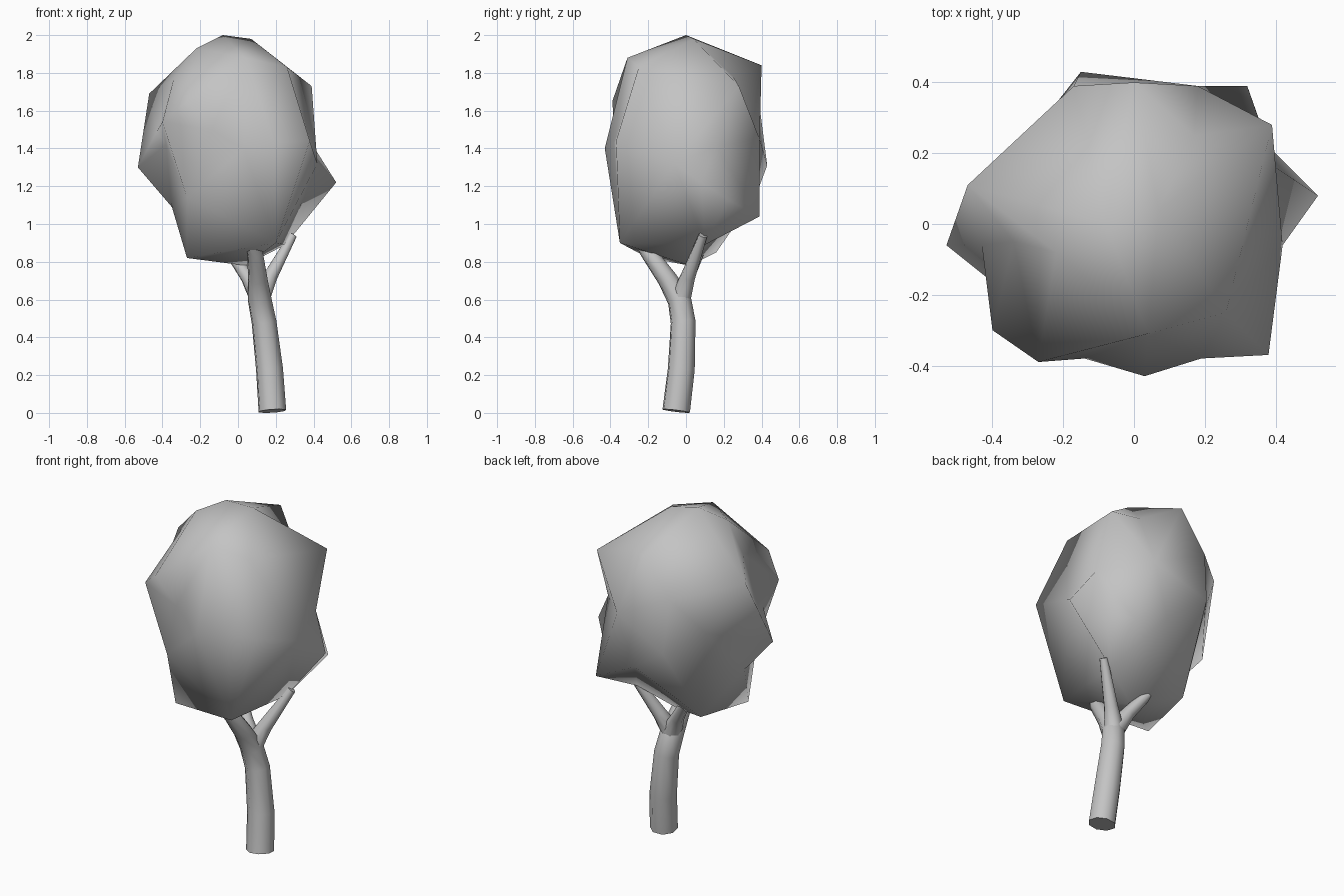
import bpy
import bmesh
from mathutils import Vector

default_cube = bpy.data.objects.get("Cube")
if default_cube:
    bpy.data.objects.remove(default_cube, do_unlink=True)


def make_material(name, colour):
    material = bpy.data.materials.new(name)
    material.use_nodes = True
    material.diffuse_color = colour
    shader = material.node_tree.nodes["Principled BSDF"]
    shader.inputs["Base Color"].default_value = colour
    shader.inputs["Roughness"].default_value = 0.8
    return material


grey = make_material("plain grey", (0.55, 0.55, 0.55, 1.0))


def select_only(obj):
    bpy.ops.object.select_all(action="DESELECT")
    obj.select_set(True)
    bpy.context.view_layer.objects.active = obj


def make_limb(name, path):
    """Round tapering limb; path holds (x, y, z, radius) in hundredths."""
    curve = bpy.data.curves.new(name, "CURVE")
    curve.dimensions = "3D"
    curve.bevel_depth = 1.0
    curve.bevel_resolution = 2
    curve.use_fill_caps = True
    spline = curve.splines.new("POLY")
    spline.points.add(len(path) - 1)
    for point, (x, y, z, radius) in zip(spline.points, path):
        point.co = (x / 100, y / 100, z / 100, 1)
        point.radius = radius / 100
    curve.materials.append(grey)
    limb = bpy.data.objects.new(name, curve)
    bpy.context.collection.objects.link(limb)
    select_only(limb)
    bpy.ops.object.convert(target="MESH")
    bpy.ops.object.shade_smooth_by_angle(angle=1.0)
    return limb


def make_crown(name, corners, centre, squash):
    """Star-shaped shell: corners are joined by their direction from the centre."""
    bm = bmesh.new()
    places = {}
    for corner in corners:
        place = Vector(corner) / 100
        direction = place - centre
        direction.z *= squash
        places[bm.verts.new(direction.normalized())] = place
    bmesh.ops.convex_hull(bm, input=list(bm.verts))
    for vert, place in places.items():
        vert.co = place
    bmesh.ops.recalc_face_normals(bm, faces=list(bm.faces))
    for face in bm.faces:
        face.smooth = True
    mesh = bpy.data.meshes.new(name)
    bm.to_mesh(mesh)
    bm.free()
    mesh.materials.append(grey)
    crown = bpy.data.objects.new(name, mesh)
    bpy.context.collection.objects.link(crown)
    return crown


# Trunk, running on into the thick front branch
waist = (13.8, -1.5, 48, 6.8)
fork = (11.5, -3.5, 60, 6.5)
make_limb("trunk", [(18.2, -5.2, 1, 7.6), (16.7, -2.5, 23, 7.4), waist, fork,
                    (10.5, -10, 71, 5.3), (9, -20, 85, 4.3), (6, -25, 91, 3)])

# Side branches growing out of the trunk
side_branches = {
    "left_branch": [(17, 1, 72, 4), (29, 9, 94, 2.3)],
    "right_branch": [(5, 1, 72, 3.8), (-7, 9, 89, 2.5)],
}
for branch_name, path in side_branches.items():
    make_limb(branch_name, [(13, -2.2, 53, 5.5), (11.6, -3, 61, 5.8)] + path)

# Leafy crown with irregular jutting corners
top_corners = [(-8, 0, 200), (7, 4, 198), (-22, -8, 193), (4, -31, 188),
               (26, -25, 183), (17, 25, 178), (0, 40, 184), (39, 28, 173),
               (-47, 11, 169), (-34, -5, 177)]
middle_corners = [(-27, -39, 165), (-40, -30, 154), (3, -43, 140),
                  (38, -37, 144), (40, 16, 141), (42, -6, 132),
                  (-43, -6, 149), (-17, 39, 162), (18, 39, 145),
                  (-15, 43, 131), (52, 8, 122), (-53, -6, 130),
                  (-38, -18, 142), (-30, 24, 140), (19, -38, 143),
                  (-14, -38, 150)]
low_corners = [(32, 39, 104), (8, 37, 115), (38, 22, 113), (-35, -5, 109),
               (-27, -28, 114), (-21, 16, 85), (-27, -20, 82),
               (20, -35, 90), (25, 10, 89), (4, 2, 78)]
make_crown("crown", top_corners + middle_corners + low_corners,
           Vector((0, 0, 1.4)), 0.7)
